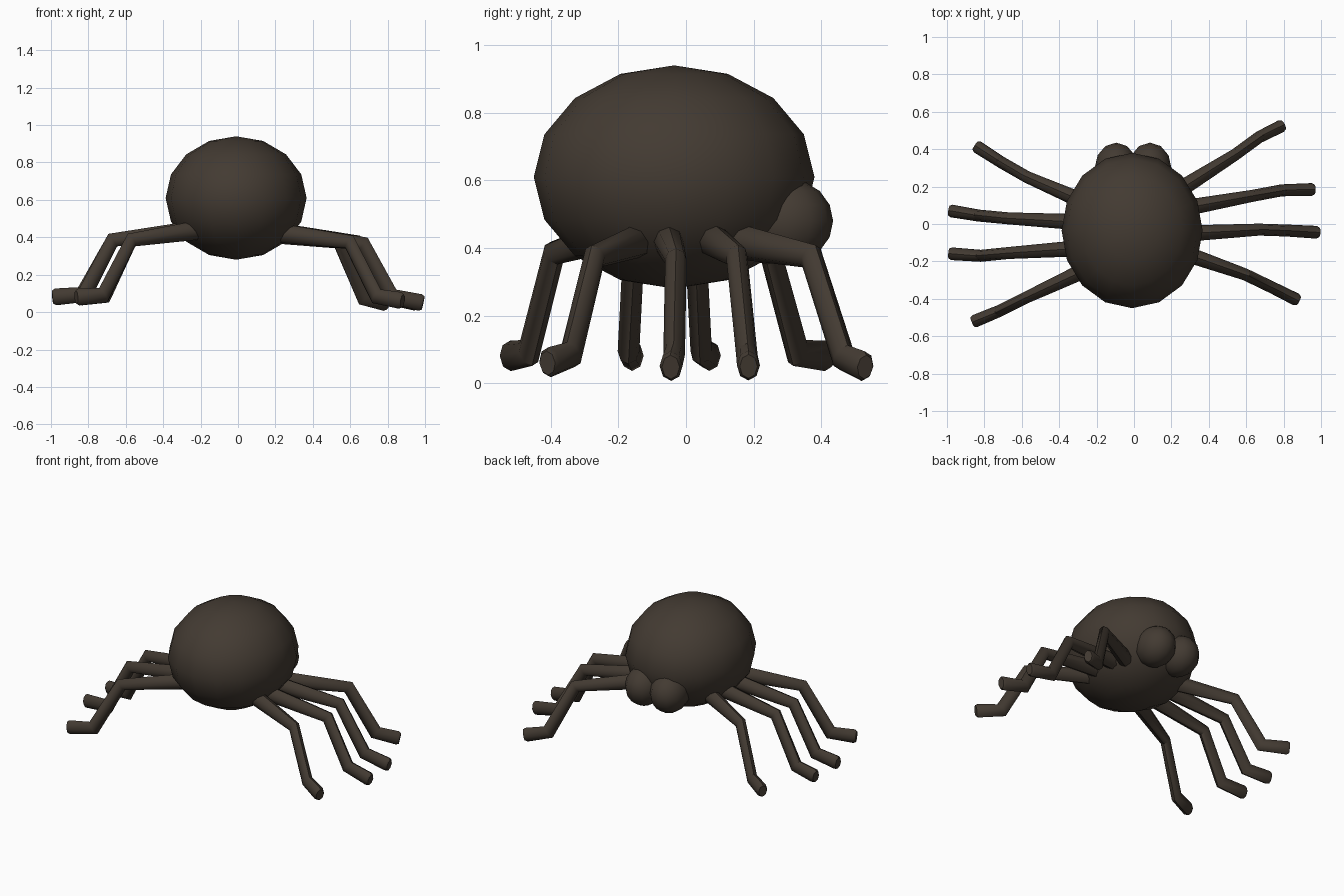
import bpy, bmesh, math
from mathutils import Vector

if "Cube" in bpy.data.objects:
    bpy.data.objects.remove(bpy.data.objects["Cube"])

brown = bpy.data.materials.new("dark brown")
brown.diffuse_color = (0.056, 0.043, 0.032, 1)
brown.use_nodes = True
brown.node_tree.nodes["Principled BSDF"].inputs["Base Color"].default_value = brown.diffuse_color


def finish(name, bm, angle):
    bmesh.ops.recalc_face_normals(bm, faces=bm.faces[:])
    me = bpy.data.meshes.new(name)
    bm.to_mesh(me)
    bm.free()
    me.materials.append(brown)
    ob = bpy.data.objects.new(name, me)
    bpy.context.collection.objects.link(ob)
    bpy.ops.object.select_all(action='DESELECT')
    ob.select_set(True)
    bpy.context.view_layer.objects.active = ob
    bpy.ops.object.shade_smooth_by_angle(angle=math.radians(angle))
    return ob


def ellipsoid(name, centre, radii, seg, rings):
    bm = bmesh.new()
    bmesh.ops.create_uvsphere(bm, u_segments=seg, v_segments=rings, radius=1)
    for v in bm.verts:
        v.co = Vector([c + r * k for c, r, k in zip(centre, radii, v.co)])
    return finish(name, bm, 60)


def leg(name, root, knee, ankle, tip):
    root, knee, ankle, tip = map(Vector, (root, knee, ankle, tip))
    inner = root + (root - knee) * 0.25
    toe = tip - (tip - ankle).normalized() * 0.015
    pts = [inner, root, knee, ankle, toe, tip]
    # side and up radius at each point of the path
    radii = [(.045, .052), (.043, .049), (.032, .036), (.032, .040), (.034, .045), (.026, .036)]
    bm = bmesh.new()
    loops, n = [], 8
    for i, (p, (rs, ru)) in enumerate(zip(pts, radii)):
        a = (p - pts[i - 1]).normalized() if i else (pts[1] - p).normalized()
        b = (pts[i + 1] - p).normalized() if i < len(pts) - 1 else a
        t = (a + b).normalized()
        side = t.cross(Vector((0, 0, 1))).normalized()
        up = side.cross(t) / max(t.dot(a), 0.7)     # mitred joints
        loops.append([bm.verts.new(p + side * rs * math.cos(k * math.tau / n)
                                   + up * ru * math.sin(k * math.tau / n)) for k in range(n)])
    for l0, l1 in zip(loops, loops[1:]):
        for k in range(n):
            bm.faces.new((l0[k], l0[(k + 1) % n], l1[(k + 1) % n], l1[k]))
    bm.faces.new(loops[0])
    bm.faces.new(loops[-1])
    return finish(name, bm, 48)


# round body
ellipsoid("body", (-0.01, -0.035, 0.61), (0.377, 0.415, 0.33), 16, 8)

# paired lumps low on the rear
for side, x in (("left", -0.095), ("right", 0.085)):
    ellipsoid(side + "_rear_lump", (x, 0.30, 0.48), (0.115, 0.135, 0.125), 12, 8)

# legs, listed rear to front: root, knee, ankle, tip
legs = {
    "right_leg_1": ((.27, .20, .41), (.54, .37, .375), (.67, .465, .077), (.80, .53, .048)),
    "right_leg_2": ((.30, .09, .415), (.63, .15, .375), (.79, .18, .083), (.965, .185, .05)),
    "right_leg_3": ((.30, -.05, .415), (.67, -.03, .365), (.82, -.035, .085), (.99, -.045, .048)),
    "right_leg_4": ((.28, -.16, .415), (.595, -.27, .375), (.74, -.34, .085), (.88, -.41, .06)),
    "left_leg_1": ((-.27, .12, .43), (-.57, .25, .385), (-.71, .33, .09), (-.85, .42, .08)),
    "left_leg_2": ((-.30, .01, .43), (-.67, .03, .385), (-.83, .045, .095), (-.99, .072, .08)),
    "left_leg_3": ((-.30, -.13, .43), (-.67, -.155, .385), (-.82, -.17, .095), (-.99, -.158, .08)),
    "left_leg_4": ((-.27, -.25, .43), (-.57, -.39, .385), (-.72, -.465, .09), (-.865, -.525, .08)),
}
for name, path in legs.items():
    leg(name, *path)
